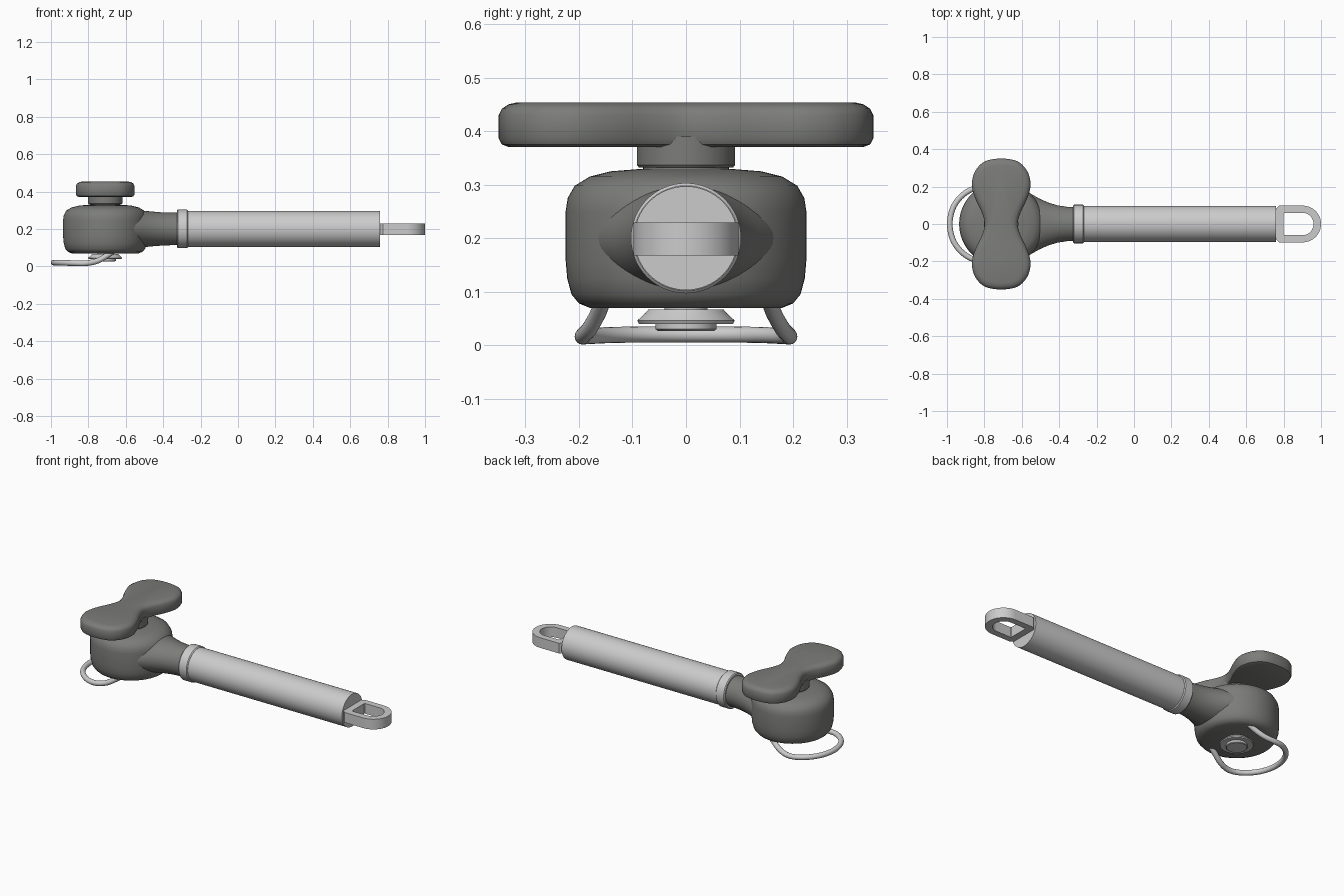
import bpy, bmesh
from math import sin, cos, pi, radians
from mathutils import Vector

if "Cube" in bpy.data.objects:
    bpy.data.objects.remove(bpy.data.objects["Cube"])

CX, AXIS_Z, N = -0.71, 0.2, 64

dark = bpy.data.materials.new("dark_grey")
dark.diffuse_color = (0.2, 0.205, 0.195, 1)
dark.use_nodes = True
dark.node_tree.nodes["Principled BSDF"].inputs["Base Color"].default_value = dark.diffuse_color


def loft(name, rings, mat=None, cyclic=False, angle=35):
    """Skin a list of equal-length point rings."""
    bm = bmesh.new()
    vs = [[bm.verts.new(p) for p in r] for r in rings]
    pairs = list(zip(vs, vs[1:])) + ([(vs[-1], vs[0])] if cyclic else [])
    for a, b in pairs:
        for i in range(len(a)):
            j = (i + 1) % len(a)
            bm.faces.new((a[i], a[j], b[j], b[i]))
    if not cyclic:
        bm.faces.new(vs[0])
        bm.faces.new(vs[-1])
    bmesh.ops.recalc_face_normals(bm, faces=bm.faces)
    me = bpy.data.meshes.new(name)
    bm.to_mesh(me)
    bm.free()
    ob = bpy.data.objects.new(name, me)
    bpy.context.collection.objects.link(ob)
    if mat:
        me.materials.append(mat)
    bpy.ops.object.select_all(action='DESELECT')
    ob.select_set(True)
    bpy.context.view_layer.objects.active = ob
    bpy.ops.object.shade_smooth_by_angle(angle=radians(angle))
    return ob


def turn_z(name, profile, mat=None):
    """Lathe (radius, z) about the head's upright axis."""
    return loft(name, [[(CX + r * cos(2 * pi * i / N), r * sin(2 * pi * i / N), z)
                        for i in range(N)] for r, z in profile], mat)


def along_x(name, sections, mat=None):
    """Loft (x, half_y, half_z) ellipses along the handle axis."""
    return loft(name, [[(x, ry * cos(2 * pi * i / N), AXIS_Z + rz * sin(2 * pi * i / N))
                        for i in range(N)] for x, ry, rz in sections], mat)


def spline(pts, steps, closed=True):
    """Catmull-Rom samples through the points."""
    out, n = [], len(pts)
    P = [Vector(p) for p in pts]
    for i in range(n if closed else n - 1):
        g = (lambda k: P[k % n]) if closed else (lambda k: P[max(0, min(n - 1, k))])
        a, b, c, d = g(i - 1), g(i), g(i + 1), g(i + 2)
        for s in range(steps):
            t = s / steps
            out.append(0.5 * (2 * b + (c - a) * t + (2 * a - 5 * b + 4 * c - d) * t * t
                              + (3 * b - a - 3 * c + d) * t ** 3))
    if not closed:
        out.append(P[-1])
    return out


# rounded drum head
turn_z("head_body", [(0.18, 0.07), (0.2, 0.078), (0.214, 0.095), (0.222, 0.125),
                     (0.225, 0.16), (0.225, 0.25), (0.221, 0.275), (0.208, 0.298),
                     (0.18, 0.315), (0.14, 0.325), (0.09, 0.329), (0.02, 0.33)], dark)

# hub under the turning key
turn_z("key_hub", [(0.08, 0.32), (0.08, 0.332), (0.088, 0.332), (0.092, 0.337),
                   (0.092, 0.39)], dark)

# two-lobed turning key
quarter = [(0.088, 0), (0.103, 0.06), (0.134, 0.125), (0.154, 0.185), (0.155, 0.235),
           (0.135, 0.29), (0.085, 0.336), (0, 0.35)]
half = quarter + [(-x, y) for x, y in quarter[-2::-1]]
outline = spline(half + [(-x, -y) for x, y in half[1:-1]], 4)


def inset(d):
    n = len(outline)
    res = []
    for i, p in enumerate(outline):
        t = (outline[(i + 1) % n] - outline[i - 1]).normalized()
        res.append(p + Vector((-t.y, t.x)) * d)
    return res


loft("turning_key", [[(CX + p.x, p.y, z) for p in inset(d)] for d, z in
                     [(0.02, 0.37), (0.006, 0.375), (0, 0.386), (0, 0.43),
                      (0.006, 0.442), (0.018, 0.45), (0.036, 0.454)]], dark)

# flared neck between head and handle
along_x("neck", [(-0.64, 0.2, 0.106), (-0.552, 0.162, 0.102), (-0.51, 0.138, 0.098),
                 (-0.46, 0.115, 0.093), (-0.41, 0.1, 0.089), (-0.36, 0.092, 0.087),
                 (-0.31, 0.09, 0.087)], dark)

# handle tube and collar
along_x("handle", [(-0.27, 0.097, 0.097), (0.76, 0.097, 0.097)])
along_x("handle_collar", [(-0.327, 0.098, 0.098), (-0.322, 0.103, 0.103),
                          (-0.272, 0.103, 0.103), (-0.267, 0.098, 0.098)])


# D-shaped hanging loop
def d_shape(x0, xc, r, c, z):
    arc = [(xc + r * cos(a), r * sin(a), z)
           for a in [-pi / 2 + pi * i / 32 for i in range(33)]]
    return ([(x0, -r + c, z), (x0 + c, -r, z)] + arc
            + [(x0 + c, r, z), (x0, r - c, z)])


outer, inner = (0.758, 0.902, 0.098, 0.018), (0.8, 0.9, 0.06, 0.004)
loft("hanging_loop", [d_shape(*outer, 0.168), d_shape(*outer, 0.229),
                      d_shape(*inner, 0.229), d_shape(*inner, 0.168)], cyclic=True)

# cutting wheel and rivet under the head
turn_z("cutting_wheel", [(0.04, 0.08), (0.04, 0.067), (0.07, 0.067), (0.076, 0.06),
                         (0.091, 0.046), (0.088, 0.04), (0.06, 0.042)])
turn_z("wheel_rivet", [(0.057, 0.05), (0.057, 0.03), (0.053, 0.027)])

# bent wire lever
side = [(-0.66, 0.155, 0.085), (-0.7, 0.165, 0.058), (-0.75, 0.181, 0.03),
        (-0.81, 0.193, 0.017), (-0.87, 0.184, 0.017), (-0.93, 0.142, 0.019),
        (-0.97, 0.08, 0.02), (-0.985, 0, 0.02)]
path = spline(side + [(x, -y, z) for x, y, z in side[-2::-1]], 5, closed=False)
rings = []
for i, p in enumerate(path):
    t = (path[min(i + 1, len(path) - 1)] - path[max(i - 1, 0)]).normalized()
    u = t.cross(Vector((0, 0, 1))).normalized()
    v = u.cross(t)
    rings.append([p + 0.015 * (u * cos(2 * pi * k / 16) + v * sin(2 * pi * k / 16))
                  for k in range(16)])
loft("wire_lever", rings)
